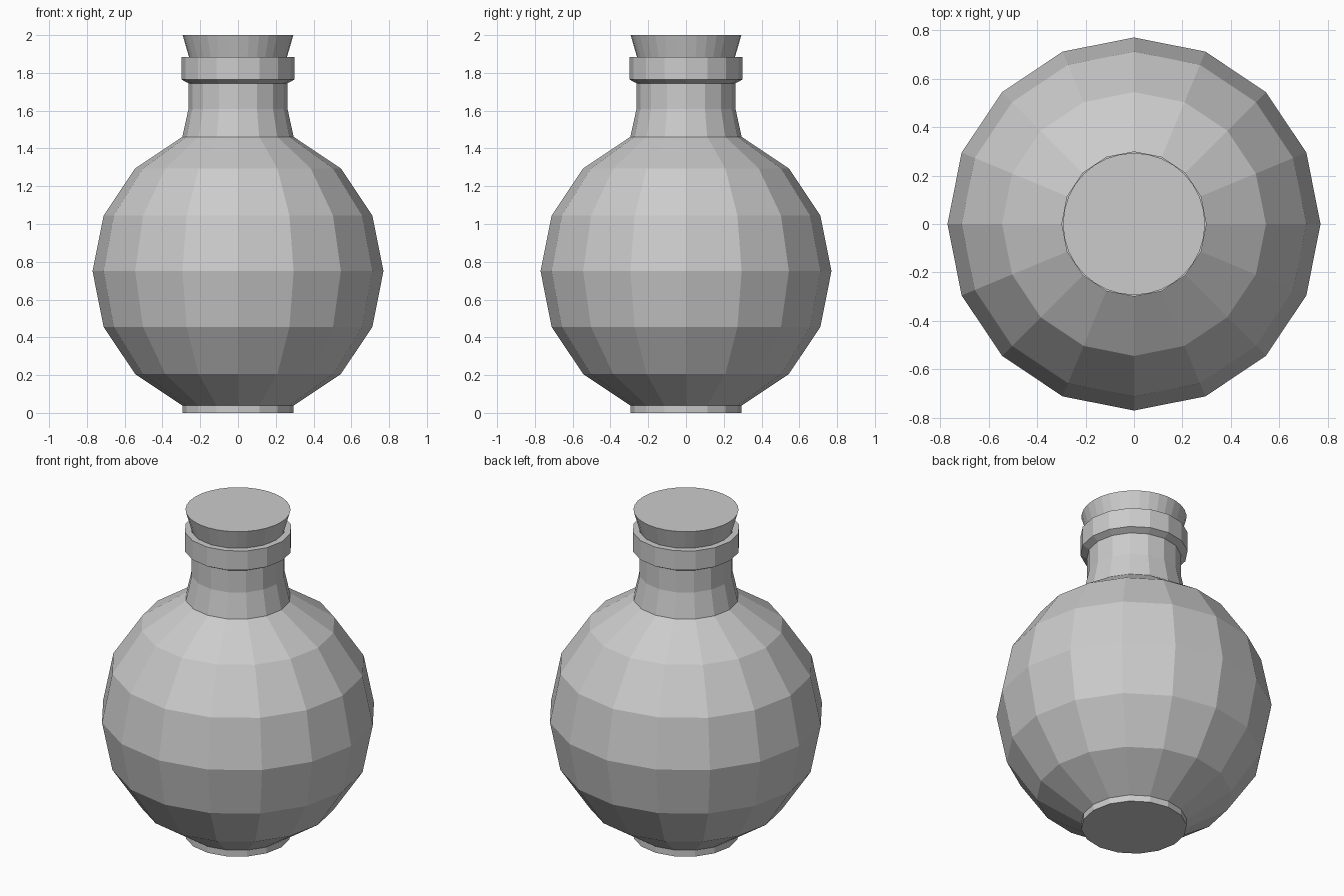
import bpy, bmesh
from math import cos, sin, pi

if "Cube" in bpy.data.objects:
    bpy.data.objects.remove(bpy.data.objects["Cube"])


def lathe(name, profile, sides):
    """Revolve an (r, z) profile around z, capping both ends."""
    bm = bmesh.new()
    rings = [[bm.verts.new((r * cos(2 * pi * i / sides), r * sin(2 * pi * i / sides), z))
              for i in range(sides)] for r, z in profile]
    for low, high in zip(rings, rings[1:]):
        for i in range(sides):
            j = (i + 1) % sides
            bm.faces.new((low[i], low[j], high[j], high[i]))
    bm.faces.new(rings[0][::-1])
    bm.faces.new(rings[-1])
    bmesh.ops.recalc_face_normals(bm, faces=bm.faces[:])
    mesh = bpy.data.meshes.new(name)
    bm.to_mesh(mesh)
    bm.free()
    obj = bpy.data.objects.new(name, mesh)
    bpy.context.collection.objects.link(obj)
    return obj


# Round body: low-poly sphere with its poles cut off, on a short foot
R, CZ = 0.77, 0.75
body = [(0.295, 0.0)]
body += [(R * cos(k * pi / 8), CZ + R * sin(k * pi / 8)) for k in range(-3, 4)]

# Neck, chamfered collar and the open mouth inside it
neck = [(0.262, 1.61), (0.262, 1.745), (0.30, 1.765), (0.30, 1.883),
        (0.262, 1.883), (0.235, 1.76)]
lathe("flask", body + neck, 16)

# Tapered stopper, rounder than the flask
lathe("stopper", [(0.225, 1.765), (0.293, 2.0)], 32)
